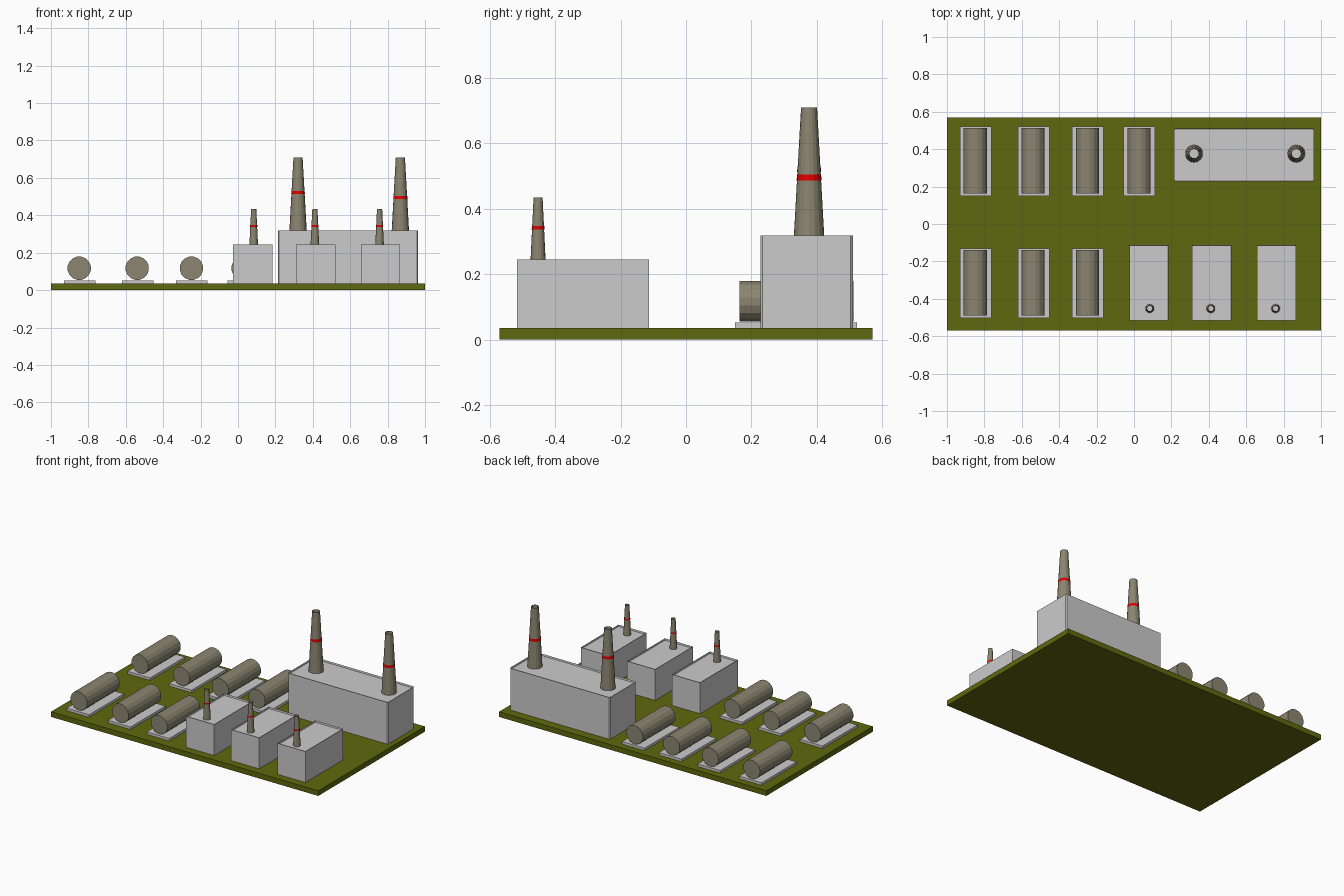
import bpy, bmesh, math
from mathutils import Matrix

if "Cube" in bpy.data.objects:
    bpy.data.objects.remove(bpy.data.objects["Cube"])


def material(name, rgb):
    m = bpy.data.materials.new(name)
    m.diffuse_color = (*rgb, 1)
    m.use_nodes = True
    m.node_tree.nodes["Principled BSDF"].inputs["Base Color"].default_value = m.diffuse_color
    return m


GREEN = material("grass_green", (0.11, 0.14, 0.004))
TAN = material("concrete_tan", (0.26, 0.235, 0.165))
RED = material("warning_red", (0.75, 0.0, 0.0))


def finish(name, bm, mat=None):
    mesh = bpy.data.meshes.new(name)
    bm.to_mesh(mesh)
    bm.free()
    ob = bpy.data.objects.new(name, mesh)
    bpy.context.collection.objects.link(ob)
    if mat:
        mesh.materials.append(mat)
    return ob


def box_mesh(x0, x1, y0, y1, z0, z1):
    bm = bmesh.new()
    bmesh.ops.create_cube(bm, size=1, matrix=Matrix.Translation(
        ((x0 + x1) / 2, (y0 + y1) / 2, (z0 + z1) / 2))
        @ Matrix.Diagonal((x1 - x0, y1 - y0, z1 - z0, 1)))
    return bm


def box(name, *dims, mat=None):
    return finish(name, box_mesh(*dims), mat)


def tube(name, x, y, z0, z1, r0, r1, mat, sides=16):
    # open tapered tube standing upright
    bm = bmesh.new()
    bmesh.ops.create_cone(bm, segments=sides, radius1=r0, radius2=r1, depth=z1 - z0,
                          cap_ends=False, matrix=Matrix.Translation((x, y, (z0 + z1) / 2)))
    return finish(name, bm, mat)


def building(name, x0, x1, y0, y1, top, corner=0):
    # walls with a thin parapet around a slightly sunken roof
    bm = box_mesh(x0, x1, y0, y1, BASE, top)
    if corner:
        edges = [e for e in bm.edges if abs(e.verts[0].co.z - e.verts[1].co.z) > 0.01]
        bmesh.ops.bevel(bm, geom=edges, offset=corner, segments=1, affect='EDGES')
    bm.normal_update()
    roof = [f for f in bm.faces if f.normal.z > 0.9]
    bmesh.ops.inset_region(bm, faces=roof, thickness=0.002)
    for v in roof[0].verts:
        v.co.z -= SUNK
    return finish(name, bm)


def chimney(name, x, y, roof, top, r0, r1, band_z, band_h):
    tube(name, x, y, roof - SUNK, top, r0, r1, TAN)

    def radius(z):
        return r0 + (r1 - r0) * (z - roof + SUNK) / (top - roof + SUNK) + 0.001
    a, b = band_z - band_h / 2, band_z + band_h / 2
    tube(name + "_band", x, y, a, b, radius(a), radius(b), RED)


BASE, SUNK = 0.035, 0.012

# ground slab
box("ground_slab", -1, 1, -0.57, 0.57, 0, BASE, mat=GREEN)

# storage tanks on pads: four at the back, three at the front
for row, shift, xs in (("back", 0, (-0.847, -0.537, -0.247, 0.029)),
                       ("front", -0.652, (-0.847, -0.537, -0.247))):
    for i, x in enumerate(xs):
        box(f"{row}_tank_pad_{i + 1}", x - 0.084, x + 0.084,
            0.15 + shift, 0.522 + shift, BASE, 0.052)
        bm = bmesh.new()
        bmesh.ops.create_cone(bm, segments=16, radius1=0.063, radius2=0.063, depth=0.348,
                              cap_ends=True,
                              matrix=Matrix.Translation((x - 0.002, 0.338 + shift, 0.117))
                              @ Matrix.Rotation(math.pi / 2, 4, 'X')
                              @ Matrix.Rotation(math.pi / 16, 4, 'Z'))
        finish(f"{row}_tank_{i + 1}", bm, TAN)

# small boiler houses, one chimney each
for i, (x0, cx) in enumerate(((-0.026, 0.084), (0.31, 0.411), (0.657, 0.757))):
    building(f"boiler_house_{i + 1}", x0, x0 + 0.21, -0.517, -0.113, 0.245)
    chimney(f"small_chimney_{i + 1}", cx, -0.452, 0.245, 0.434, 0.0235, 0.0138, 0.342, 0.01)

# main hall with two tall chimneys
building("main_hall", 0.213, 0.963, 0.227, 0.51, 0.318, corner=0.007)
for i, (x, band) in enumerate(((0.321, 0.522), (0.868, 0.495))):
    chimney(f"tall_chimney_{i + 1}", x, 0.376, 0.318, 0.709, 0.047, 0.0245, band, 0.018)
